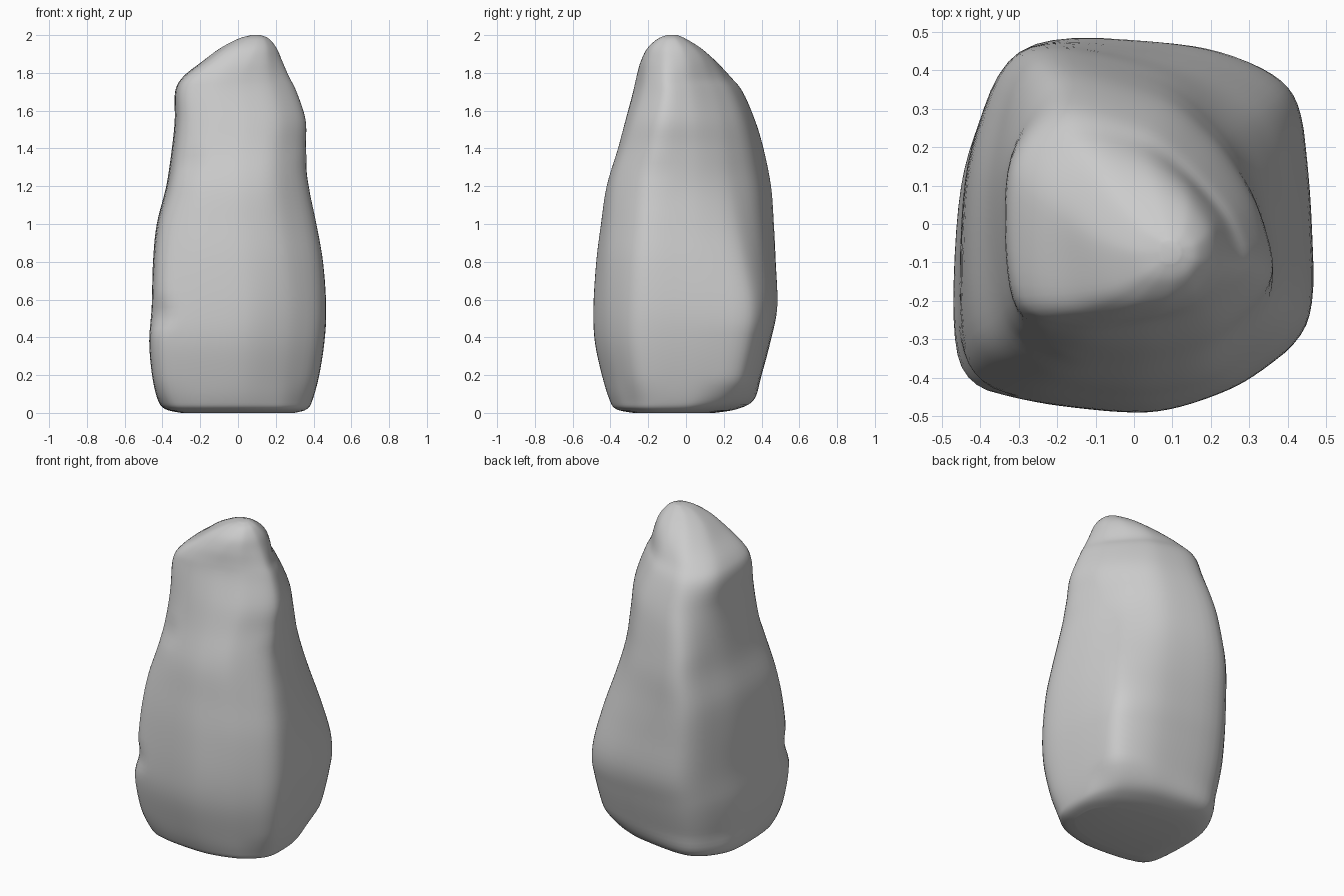
import bpy, bmesh
from mathutils import Vector

if "Cube" in bpy.data.objects:
    bpy.data.objects.remove(bpy.data.objects["Cube"])

# Silhouette extents per height: z, x min, x max, y min, y max
LEVELS = [
    (0.00, -.30, .30, -.28, .15), (0.02, -.385, .365, -.37, .27), (0.07, -.425, .395, -.405, .36),
    (0.20, -.455, .43, -.445, .40), (0.38, -.47, .458, -.483, .448), (0.56, -.457, .467, -.49, .483),
    (0.80, -.45, .45, -.475, .475), (1.00, -.43, .415, -.45, .465), (1.20, -.38, .375, -.42, .45),
    (1.40, -.35, .36, -.36, .41), (1.55, -.335, .358, -.32, .365), (1.70, -.333, .31, -.28, .30),
    (1.78, -.29, .27, -.262, .235), (1.86, -.19, .235, -.24, .16), (1.93, -.095, .205, -.205, .08),
    (1.98, 0.0, .165, -.15, 0.0), (2.00, .07, .12, -.10, -.045)]

# Cross-section outlines, counter-clockwise from the front left corner
FOOT = [(-.40, -.36), (-.22, -.42), (.05, -.44), (.26, -.38), (.40, -.24),
        (.40, .04), (.30, .20), (.12, .30), (-.26, .36), (-.42, .15)]
BASE = [(-.48, -.41), (-.25, -.47), (.05, -.50), (.28, -.42), (.47, -.27),
        (.46, .10), (.43, .38), (.20, .48), (-.31, .50), (-.46, .17)]
MID = [(-.34, -.27), (-.20, -.37), (.02, -.40), (.20, -.37), (.38, -.20),
       (.33, .05), (.25, .21), (.10, .36), (-.27, .45), (-.36, .12)]
TOP = [(-.31, -.23), (-.13, -.27), (0, -.26), (.15, -.22), (.27, -.11),
       (.22, .02), (.13, .13), (.03, .22), (-.18, .28), (-.32, .15)]
PEAK = [(-.7, -.8), (-.3, -1), (.3, -1), (.7, -.8), (1, -.3),
        (1, .3), (.6, .8), (0, 1), (-.7, .8), (-1, 0)]
SECTIONS = [(0, FOOT), (.18, BASE), (.45, BASE), (1.3, MID), (1.75, TOP), (2.01, PEAK)]

# Shallow dents: centre, radius, depth
DENTS = [((-.40, -.38, .52), .12, .02), ((.27, -.15, 1.27), .14, .015), ((-.22, -.3, 1.3), .12, .01)]


def fit(points, x0, x1, y0, y1):
    """Stretch an outline to fill a box."""
    xs, ys = [p[0] for p in points], [p[1] for p in points]
    ax, bx, ay, by = min(xs), max(xs), min(ys), max(ys)
    return [(x0 + (x - ax) / (bx - ax) * (x1 - x0), y0 + (y - ay) / (by - ay) * (y1 - y0))
            for x, y in points]


def round_corners(points):
    for cut in (.2, .25, .25):
        out = []
        for i, p in enumerate(points):
            q = points[(i + 1) % len(points)]
            for f in (cut, 1 - cut):
                out.append((p[0] + (q[0] - p[0]) * f, p[1] + (q[1] - p[1]) * f))
        points = out
    return points


def outline(z):
    """Blend the two sections around this height."""
    for (za, a), (zb, b) in zip(SECTIONS, SECTIONS[1:]):
        if z <= zb:
            break
    f = min(max((z - za) / (zb - za), 0), 1)
    f = .5 * f + .5 * f * f * (3 - 2 * f)
    a, b = fit(a, -1, 1, -1, 1), fit(b, -1, 1, -1, 1)
    return round_corners([(p[0] + (q[0] - p[0]) * f, p[1] + (q[1] - p[1]) * f) for p, q in zip(a, b)])


def spline(a, b, c, d, t):
    return b + .5 * t * (c - a + t * (2 * a - 5 * b + 4 * c - d + t * (3 * (b - c) + d - a)))


# Smoothly interpolated rows
rows, n = [], len(LEVELS)
for i in range(n - 1):
    ctrl = [LEVELS[min(max(i + k, 0), n - 1)] for k in (-1, 0, 1, 2)]
    rows += [[spline(*v, s / 5) for v in zip(*ctrl)] for s in range(5)]
rows.append(LEVELS[-1])

# Loft the stone
bm = bmesh.new()
rings = []
for z, x0, x1, y0, y1 in rows:
    ring = []
    for x, y in fit(outline(z), x0, x1, y0, y1):
        p = Vector((x, y, z))
        inward = Vector((-x, -y, 0)).normalized()
        for c, r, depth in DENTS:
            d = (p - Vector(c)).length / r
            if d < 1:
                p += inward * depth * (1 - d * d) ** 2
        ring.append(bm.verts.new(p))
    rings.append(ring)
for a, b in zip(rings, rings[1:]):
    for i in range(len(a)):
        j = (i + 1) % len(a)
        bm.faces.new((a[i], a[j], b[j], b[i]))
bm.faces.new(rings[0][::-1])
bm.faces.new(rings[-1])
for f in bm.faces:
    f.smooth = True
mesh = bpy.data.meshes.new("standing_stone")
bm.to_mesh(mesh)
bm.free()
stone = bpy.data.objects.new("standing_stone", mesh)
bpy.context.collection.objects.link(stone)
